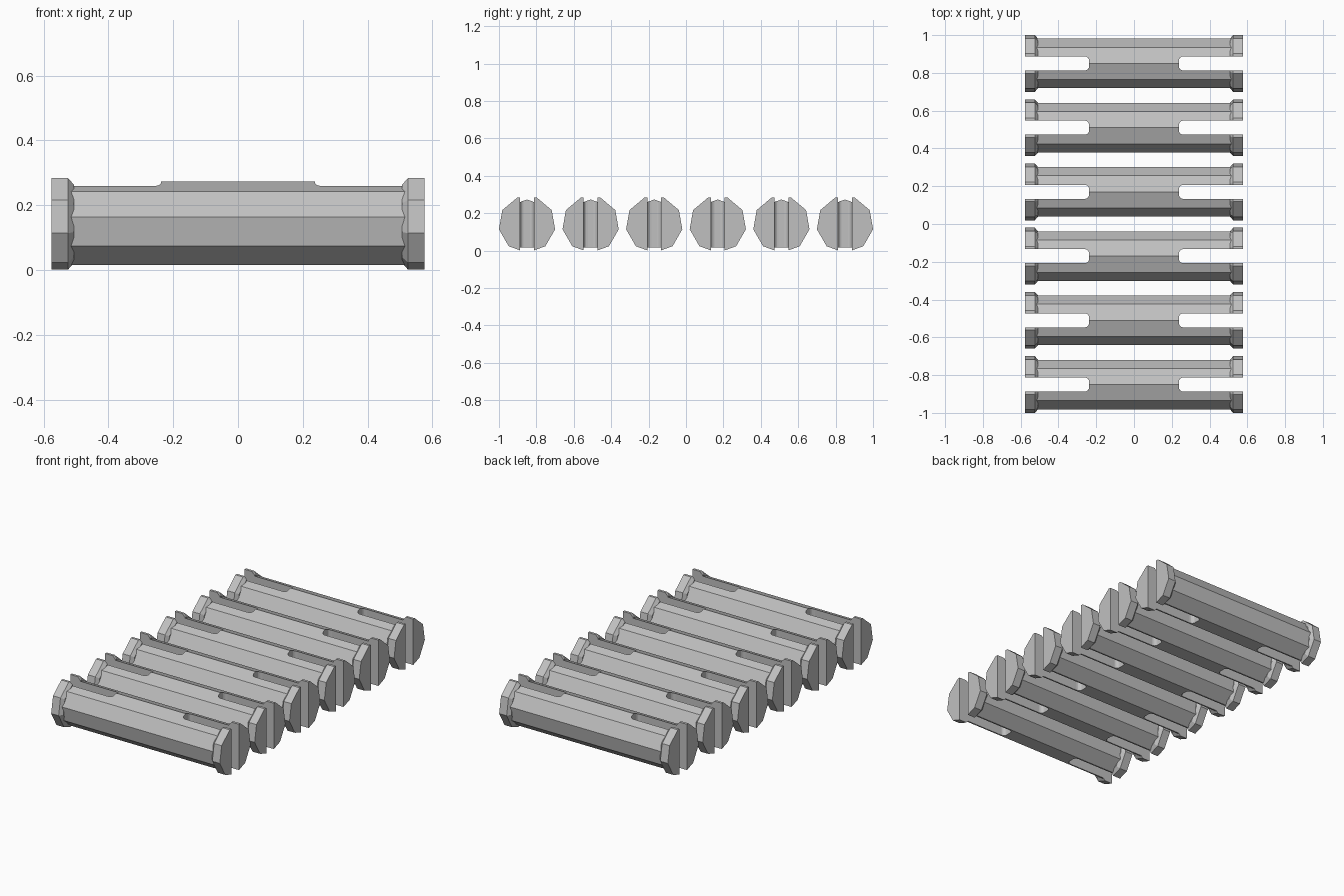
import bpy, bmesh, math

cube = bpy.data.objects.get("Cube")
if cube:
    bpy.data.objects.remove(cube, do_unlink=True)

SIDES = 9
AXIS_Z = 0.14          # height of the pin axis
HEAD_R, BARREL_R = 0.1525, 0.133
HALF_LEN = 0.576
SLOT_HALF, SLOT_END, FILLET = 0.037, 0.238, 0.022
PINS, SPACING = 6, 0.34

grey = bpy.data.materials.new("plain_grey")
grey.use_nodes = True
colour = (0.53, 0.53, 0.53, 1)
grey.diffuse_color = colour
grey.node_tree.nodes["Principled BSDF"].inputs["Base Color"].default_value = colour


def loft(name, rings):
    """Closed solid skinned through equal-length rings of points."""
    bm = bmesh.new()
    loops = [[bm.verts.new(p) for p in ring] for ring in rings]
    n = len(loops[0])
    for a, b in zip(loops, loops[1:]):
        for i in range(n):
            j = (i + 1) % n
            bm.faces.new((a[i], a[j], b[j], b[i]))
    bm.faces.new(loops[0])
    bm.faces.new(loops[-1])
    bmesh.ops.recalc_face_normals(bm, faces=bm.faces)
    mesh = bpy.data.meshes.new(name)
    bm.to_mesh(mesh)
    bm.free()
    mesh.materials.append(grey)
    obj = bpy.data.objects.new(name, mesh)
    bpy.context.collection.objects.link(obj)
    return obj


def ring(x, radius, start):
    """Nine-sided ring around the x axis, first corner at angle start."""
    angles = [start + math.tau * i / SIDES for i in range(SIDES)]
    return [(x, radius * math.cos(a), radius * math.sin(a)) for a in angles]


def slot_ring(side, z):
    """Plan outline of a slot with rounded inner corners."""
    pts = [(0.7, SLOT_HALF), (0.7, -SLOT_HALF)]
    steps = 4
    for sign in (-1, 1):
        for i in range(steps + 1):
            t = i / steps if sign < 0 else 1 - i / steps
            a = t * math.pi / 2
            pts.append((SLOT_END + FILLET * (1 - math.sin(a)),
                        sign * (SLOT_HALF - FILLET * (1 - math.cos(a)))))
    return [(side * x, y, z) for x, y in pts]


# Barrel has a corner on top, heads have a flat on top
barrel = loft("barrel", [ring(x, BARREL_R, math.pi / 2) for x in (-0.55, 0.55)])
helpers = []
for side in (-1, 1):
    head = loft("head", [ring(side * x, r, -math.pi / 2) for x, r in
                         ((HALF_LEN, HEAD_R), (0.525, HEAD_R), (0.507, 0.132))])
    helpers.append((head, "UNION"))
for side in (-1, 1):
    slot = loft("slot_cutter", [slot_ring(side, z) for z in (-0.3, 0.3)])
    helpers.append((slot, "DIFFERENCE"))

for tool, operation in helpers:
    tool.hide_render = True
    mod = barrel.modifiers.new(operation.lower(), "BOOLEAN")
    mod.operation, mod.solver, mod.object = operation, "EXACT", tool

# Bake the pin once, then repeat it in a row
bpy.context.view_layer.update()
pin_mesh = bpy.data.meshes.new_from_object(
    barrel.evaluated_get(bpy.context.evaluated_depsgraph_get()))
pin_mesh.name = "slotted_pin"
for obj in [barrel] + [h[0] for h in helpers]:
    bpy.data.objects.remove(obj, do_unlink=True)

for i in range(PINS):
    pin = bpy.data.objects.new(f"slotted_pin_{i + 1}", pin_mesh)
    pin.location = (0, (i - (PINS - 1) / 2) * SPACING, AXIS_Z)
    bpy.context.collection.objects.link(pin)
